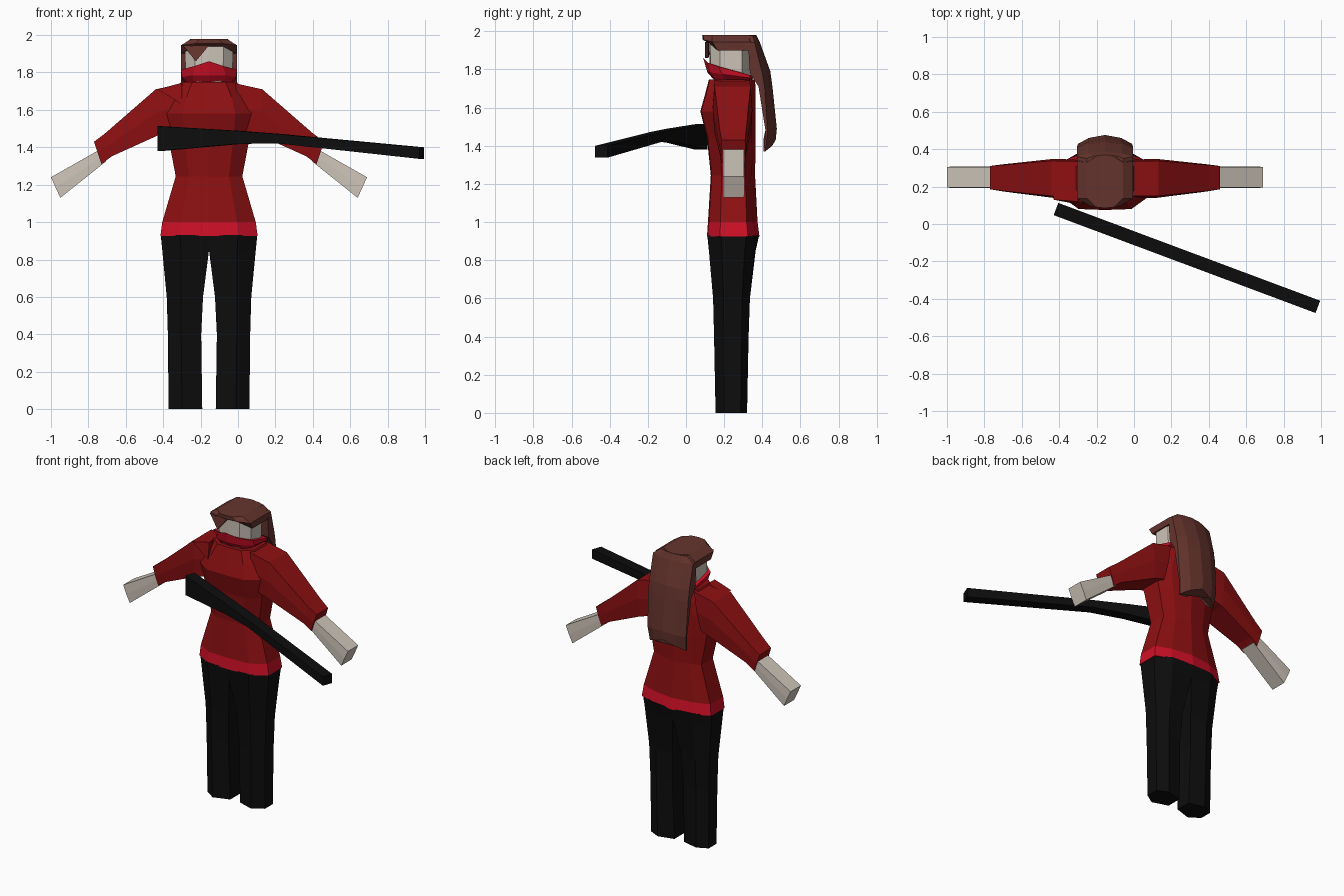
import bpy, bmesh, math
from mathutils import Vector

cube = bpy.data.objects.get("Cube")
if cube:
    bpy.data.objects.remove(cube, do_unlink=True)

CX = -0.155  # centre line of the figure


def material(name, rgb):
    m = bpy.data.materials.new(name)
    m.use_nodes = True
    m.diffuse_color = (*rgb, 1)
    bsdf = m.node_tree.nodes["Principled BSDF"]
    bsdf.inputs["Base Color"].default_value = (*rgb, 1)
    bsdf.inputs["Roughness"].default_value = 0.9
    return m


RED = material("dark red cloth", (0.27, 0.005, 0.006))
CRIMSON = material("crimson cloth", (0.63, 0.005, 0.02))
SKIN = material("pale skin", (0.62, 0.56, 0.49))
HAIR = material("brown hair", (0.13, 0.034, 0.026))
BLACK = material("black", (0.004, 0.004, 0.004))


def loft(name, rings, mats, rule=None, offset=CX, side=1):
    """Skin equal-length rings of points into a closed, flat-shaded part."""
    bm = bmesh.new()
    rows = [[bm.verts.new((side * x + offset, y, z)) for x, y, z in r] for r in rings]
    n = len(rows[0])
    for a, b in zip(rows, rows[1:]):
        for i in range(n):
            j = (i + 1) % n
            bm.faces.new((a[i], a[j], b[j], b[i]))
    bm.faces.new(rows[0])
    bm.faces.new(rows[-1])
    bmesh.ops.recalc_face_normals(bm, faces=bm.faces)
    if rule:
        for f in bm.faces:
            f.material_index = rule(f.calc_center_median())
    me = bpy.data.meshes.new(name)
    bm.to_mesh(me)
    bm.free()
    for m in mats:
        me.materials.append(m)
    ob = bpy.data.objects.new(name, me)
    bpy.context.collection.objects.link(ob)
    return ob


def mirrored(half):
    """Close a half section that runs from front centre to back centre."""
    return half + [(-x, y, z) for x, y, z in reversed(half[1:-1])]


def body_ring(w, z, y0, y1):
    d = y1 - y0
    return mirrored([(0, y0, z), (0.6 * w, y0 + 0.005, z), (w, y0 + 0.25 * d, z),
                     (w, y0 + 0.78 * d, z), (0.6 * w, y1 - 0.02, z), (0, y1, z)])


# Jacket body, with a crimson hem at the bottom
loft("jacket", [body_ring(*s) for s in (
    (0.26, 0.925, 0.11, 0.385), (0.25, 1.0, 0.115, 0.375), (0.178, 1.245, 0.13, 0.362),
    (0.215, 1.44, 0.11, 0.365), (0.235, 1.58, 0.075, 0.365), (0.2, 1.67, 0.1, 0.365),
    (0.15, 1.748, 0.12, 0.362))],
    [RED, CRIMSON], lambda c: 1 if c.z < 0.99 else 0)


def leg_ring(z, inner, outer, y0, y1, a):
    mid, d = inner + 0.6 * (outer - inner), y1 - y0
    return [(inner, y0 + a, z), (mid, y0, z), (outer, y0 + 0.27 * d, z),
            (outer, y0 + 0.75 * d, z), (mid, y1 - 0.01, z), (inner, y1 - a, z)]


def arm_ring(xt, zt, xb, zb, y0, y1, bulge):
    xm, zm = (xt + xb) / 2, (zt + zb) / 2
    return [(xt, y0, zt), (xt, y1, zt), (xm, y1 + bulge, zm),
            (xb, y1, zb), (xb, y0, zb), (xm, y0 - bulge, zm)]


for label, s in (("left", 1), ("right", -1)):
    # Trouser leg
    loft(label + "_leg", [leg_ring(*r) for r in (
        (0, 0.036, 0.216, 0.155, 0.33, 0.035), (0.4, 0.042, 0.22, 0.147, 0.338, 0.03),
        (0.6, 0.032, 0.226, 0.142, 0.345, 0.025), (0.85, 0, 0.25, 0.12, 0.37, 0.005),
        (0.93, 0, 0.258, 0.112, 0.383, 0))], [BLACK], side=s)
    # Sleeve
    loft(label + "_sleeve", [arm_ring(*r) for r in (
        (0.14, 1.742, 0.19, 1.49, 0.15, 0.335, 0.01),
        (0.285, 1.71, 0.27, 1.465, 0.15, 0.338, 0.01),
        (0.555, 1.475, 0.52, 1.352, 0.178, 0.315, 0.005),
        (0.615, 1.43, 0.575, 1.31, 0.186, 0.31, 0.003))], [RED], side=s)
    # Hand
    loft(label + "_hand", [arm_ring(*r) for r in (
        (0.58, 1.39, 0.55, 1.325, 0.195, 0.305, 0.002),
        (0.845, 1.24, 0.795, 1.13, 0.195, 0.305, 0.002))], [SKIN], side=s)

# Pointed flap on the right shoulder
loft("shoulder_flap", [[(-0.275, y, 1.71), (-0.145, y - 0.025, 1.63), (-0.145, y - 0.01, 1.745)]
                       for y in (0.13, 0.2)], [RED])

# Head
loft("head", [body_ring(w, z, y0, y1) for w, z, y0, y1 in (
    (0.1, 1.735, 0.15, 0.33), (0.125, 1.79, 0.125, 0.34), (0.13, 1.955, 0.12, 0.345))], [SKIN])

# Face scarf, peaked over the nose and lower towards the back
loft("face_scarf", [
    mirrored([(0, 0.155, 1.735), (0.08, 0.16, 1.74), (0.115, 0.2, 1.745),
              (0.12, 0.33, 1.745), (0.06, 0.34, 1.745), (0, 0.345, 1.745)]),
    mirrored([(0, 0.112, 1.785), (0.09, 0.125, 1.785), (0.145, 0.19, 1.775),
              (0.14, 0.335, 1.755), (0.07, 0.35, 1.755), (0, 0.352, 1.755)]),
    mirrored([(0, 0.09, 1.86), (0.075, 0.115, 1.835), (0.15, 0.17, 1.815),
              (0.143, 0.335, 1.77), (0.07, 0.35, 1.77), (0, 0.352, 1.77)])], [CRIMSON])


# Hair cap, raised above the brow at the front
def cap_ring(w, zf, zs, y0, y1):
    return mirrored([(0, y0, zf), (0.5 * w, y0 + 0.005, zf), (w, y0 + 0.05, zs),
                     (w, y1 - 0.04, zs), (0.5 * w, y1 - 0.01, zs), (0, y1, zs)])


loft("hair_cap", [cap_ring(*r) for r in (
    (0.148, 1.94, 1.9, 0.115, 0.37), (0.15, 1.955, 1.945, 0.088, 0.375),
    (0.095, 1.98, 1.98, 0.085, 0.37))], [HAIR])

# Pointed fringe lock over the right side of the brow
loft("fringe", [[(-0.14, y + 0.02, 1.945), (0.0, y, 1.945), (-0.07, y, 1.86)]
                for y in (0.1, 0.118)], [HAIR])


# Long hair down the back, with a ridge along the middle
def tail_ring(w, z_side, z_mid, y0, y_side, y_mid):
    return mirrored([(0, y0, z_mid), (w * 0.6, y0, z_side), (w, y0, z_side), (w, y_side, z_side),
                     (w * 0.6, (y_side + 2 * y_mid) / 3, (z_side + z_mid) / 2), (0, y_mid, z_mid)])


loft("long_hair", [tail_ring(*r) for r in (
    (0.1, 1.978, 1.978, 0.31, 0.35, 0.37), (0.15, 1.94, 1.94, 0.325, 0.36, 0.388),
    (0.15, 1.78, 1.79, 0.335, 0.4, 0.442), (0.15, 1.71, 1.71, 0.38, 0.412, 0.453),
    (0.145, 1.47, 1.49, 0.418, 0.428, 0.476), (0.135, 1.37, 1.43, 0.405, 0.415, 0.47))], [HAIR])

# Long barrel held across the front, thicker at the butt end
start, end = Vector((-0.417, 0.08, 0)), Vector((0.983, -0.443, 0))
across = Vector((-(end - start).y, (end - start).x, 0)).normalized() * 0.035
barrel = []
for t, lo, hi in ((0, 1.38, 1.513), (0.3, 1.418, 1.488), (0.45, 1.422, 1.472), (1, 1.338, 1.4)):
    p = start.lerp(end, t)
    barrel.append([(p.x + k * across.x, p.y + k * across.y, z)
                   for k, z in ((-1, lo), (1, lo), (1, hi), (-1, hi))])
loft("long_gun", barrel, [BLACK], offset=0)
